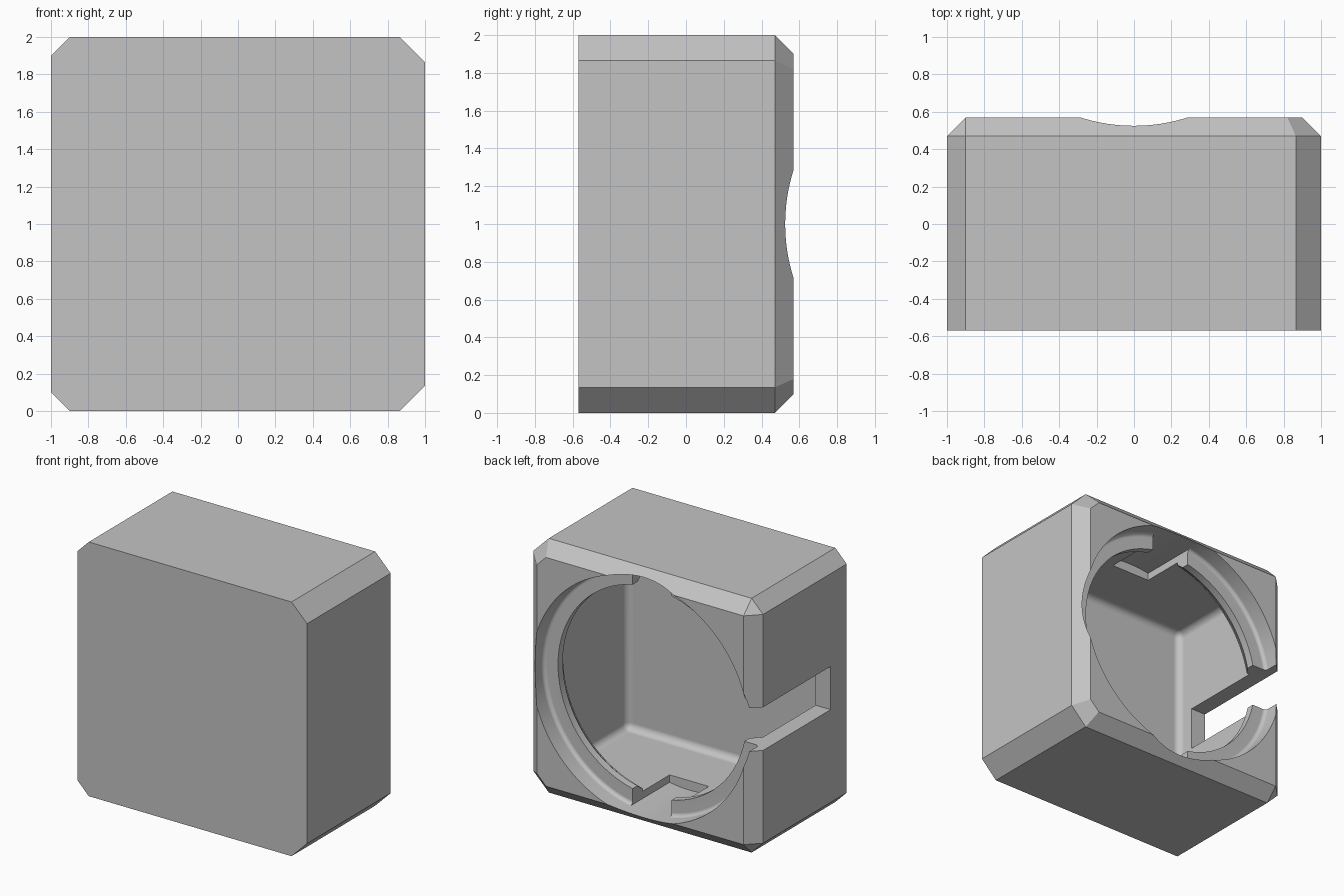
import bpy, bmesh, math
from mathutils import Matrix

if "Cube" in bpy.data.objects:
    bpy.data.objects.remove(bpy.data.objects["Cube"])

HALF, FRONT, BACK, EDGE = 1.0, -0.57, 0.57, 0.1
BORE, SLOT = 0.945, 0.17
SEGMENTS = 128

grey = bpy.data.materials.new("plain grey")
grey.use_nodes = True
grey.diffuse_color = (0.55, 0.55, 0.55, 1)
grey.node_tree.nodes["Principled BSDF"].inputs["Base Color"].default_value = grey.diffuse_color


def make_object(name, bm):
    bmesh.ops.recalc_face_normals(bm, faces=bm.faces[:])
    mesh = bpy.data.meshes.new(name)
    bm.to_mesh(mesh)
    bm.free()
    mesh.materials.append(grey)
    obj = bpy.data.objects.new(name, mesh)
    bpy.context.collection.objects.link(obj)
    return obj


def box_mesh(low, high):
    bm = bmesh.new()
    bmesh.ops.create_cube(bm, size=1)
    for v in bm.verts:
        v.co = [(a + b) / 2 + c * (b - a) for a, b, c in zip(low, high, v.co)]
    return bm


def lathe(name, profile):
    """Revolve (radius, y) points around the bore axis."""
    bm = bmesh.new()
    verts = [bm.verts.new((r, y, HALF)) for r, y in profile]
    edges = [bm.edges.new(pair) for pair in zip(verts, verts[1:])]
    bmesh.ops.spin(bm, geom=verts + edges, cent=(0, 0, HALF), axis=(0, 1, 0),
                   angle=math.tau, steps=SEGMENTS)
    bmesh.ops.remove_doubles(bm, verts=bm.verts[:], dist=1e-5)
    return make_object(name, bm)


def combine(target, helper, operation):
    mod = target.modifiers.new("cut", 'BOOLEAN')
    mod.operation, mod.solver, mod.object = operation, 'EXACT', helper
    bpy.context.view_layer.objects.active = target
    bpy.ops.object.modifier_apply(modifier=mod.name)
    bpy.data.objects.remove(helper)


# Outer shell: convex block, wider corner chamfers on the left, bevelled back rim
bm = bmesh.new()
wide, rim, inner = 0.865, HALF - EDGE, 0.82
for s in (-1, 1):
    outline = [(-HALF, rim), (-rim, HALF), (wide, HALF), (HALF, wide)]
    for x, z in outline:
        for y in (FRONT, BACK - EDGE):
            bm.verts.new((x, y, HALF + s * z))
    for x, z in [(-rim, rim), (inner, rim), (rim, inner)]:
        bm.verts.new((x, BACK, HALF + s * z))
bmesh.ops.convex_hull(bm, input=bm.verts[:])
bmesh.ops.dissolve_limit(bm, angle_limit=0.02, verts=bm.verts[:], edges=bm.edges[:])
housing = make_object("housing", bm)

# Square cavity with rounded inner corners
WALL, DEEP, SHOULDER = 0.87, -0.51, 0.30
bm = box_mesh((-WALL, DEEP, HALF - WALL), (WALL, SHOULDER, HALF + WALL))
inside_edges = [e for e in bm.edges if min(v.co.y for v in e.verts) < 0]
bmesh.ops.bevel(bm, geom=inside_edges, offset=0.055, segments=6, profile=0.5,
                affect='EDGES', clamp_overlap=True)
combine(housing, make_object("cavity_cutter", bm), 'DIFFERENCE')

# Round opening: undercut lip, ledge and filleted counterbore
FILLET, LEDGE = 0.03, 0.42
profile = [(0, 0.2), (0.86, 0.2), (0.86, 0.31), (0.82, 0.36), (0.82, LEDGE)]
for i in range(7):
    a = i / 6 * math.pi / 2
    profile.append((BORE - FILLET + FILLET * math.sin(a),
                    LEDGE + FILLET - FILLET * math.cos(a)))
profile += [(BORE, 0.7), (0, 0.7)]
combine(housing, lathe("opening_cutter", profile), 'DIFFERENCE')

# Upper and lower notches through the lip
r = BORE - 0.001
notch = lathe("notch_cutter", [(0, -0.04), (r, -0.04), (r, 0.6), (0, 0.6)])
strip = make_object("notch_strip", box_mesh((-SLOT, -1, -1), (SLOT, 1, 3)))
combine(notch, strip, 'INTERSECT')
combine(housing, notch, 'DIFFERENCE')

# Slot through the right wall, open to the back
slot = make_object("slot_cutter", box_mesh((-1.2, -0.37, HALF - SLOT), (-0.6, 0.8, HALF + SLOT)))
combine(housing, slot, 'DIFFERENCE')

# Smooth curved surfaces, crisp edges
bpy.ops.object.select_all(action='DESELECT')
housing.select_set(True)
bpy.context.view_layer.objects.active = housing
bpy.ops.object.shade_smooth_by_angle(angle=math.radians(30))
weighted = housing.modifiers.new("weighted normals", 'WEIGHTED_NORMAL')
weighted.keep_sharp = True
